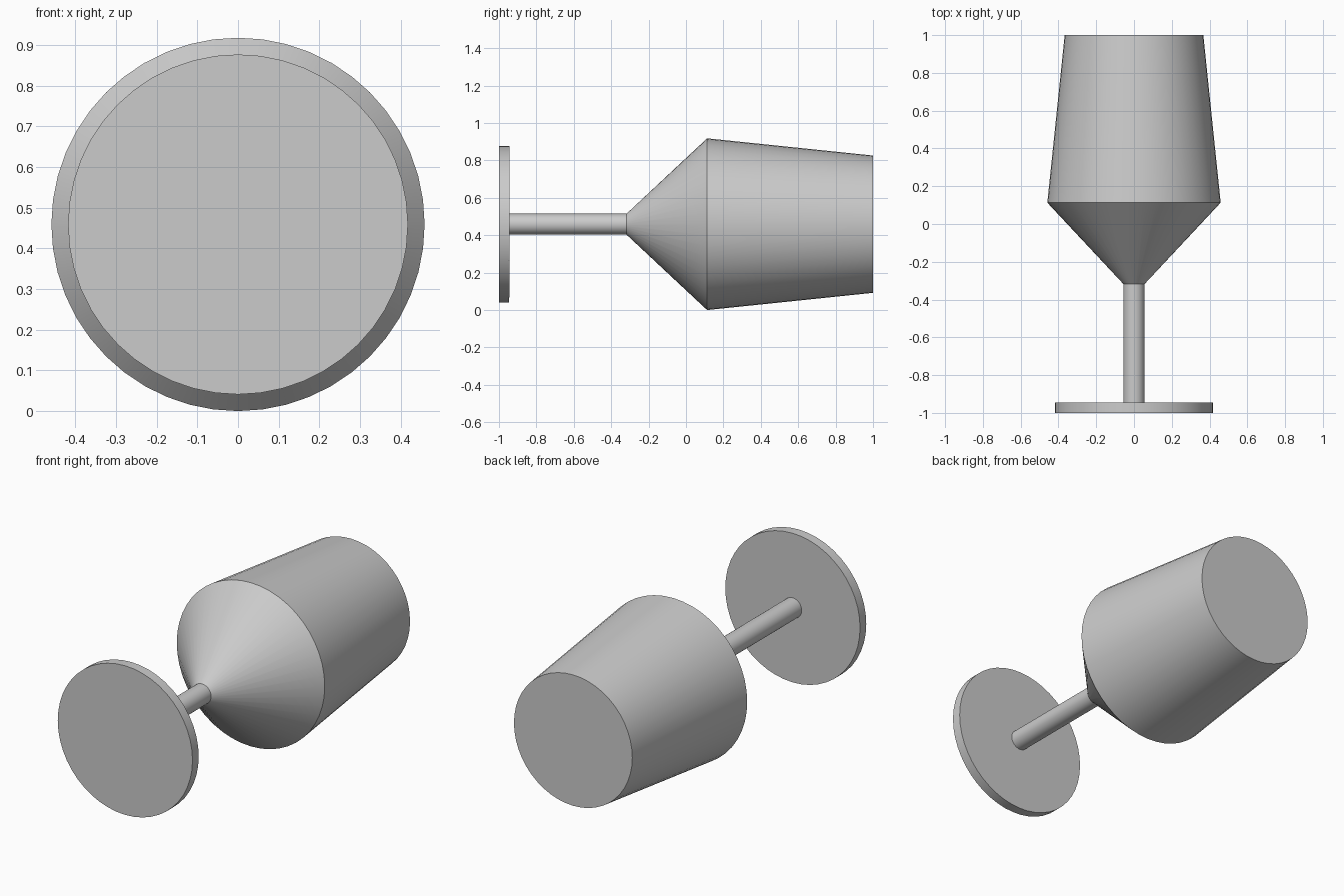
import bpy, bmesh
from math import radians
from mathutils import Matrix

cube = bpy.data.objects.get("Cube")
if cube:
    bpy.data.objects.remove(cube, do_unlink=True)

AXIS_Z = 0.459
SEGMENTS = 48

grey = bpy.data.materials.new("plain_grey")
grey.use_nodes = True
colour = (0.6, 0.6, 0.6, 1)
grey.diffuse_color = colour
grey.node_tree.nodes["Principled BSDF"].inputs["Base Color"].default_value = colour


def lathe(name, profile):
    """Solid of revolution about the horizontal axis from (y, radius) points."""
    bm = bmesh.new()
    rings = []
    for y, r in profile:
        place = Matrix.Translation((0, y, AXIS_Z)) @ Matrix.Rotation(radians(90), 4, "X")
        rings.append(bmesh.ops.create_circle(bm, segments=SEGMENTS, radius=r, matrix=place)["verts"])
    for a, b in zip(rings, rings[1:]):
        for i in range(SEGMENTS):
            j = (i + 1) % SEGMENTS
            bm.faces.new((a[i], a[j], b[j], b[i]))
    bm.faces.new(rings[0])
    bm.faces.new(rings[-1])
    bmesh.ops.recalc_face_normals(bm, faces=bm.faces)
    mesh = bpy.data.meshes.new(name)
    bm.to_mesh(mesh)
    bm.free()
    mesh.materials.append(grey)
    obj = bpy.data.objects.new(name, mesh)
    bpy.context.collection.objects.link(obj)
    bpy.ops.object.select_all(action="DESELECT")
    obj.select_set(True)
    bpy.context.view_layer.objects.active = obj
    bpy.ops.object.shade_smooth_by_angle(angle=radians(30))


# Disc foot, thin stem, and closed bowl with a flared cone and tapered wall
lathe("foot", [(-1, 0.418), (-0.945, 0.418)])
lathe("stem", [(-0.945, 0.056), (-0.318, 0.056)])
lathe("bowl", [(-0.318, 0.056), (0.113, 0.459), (1, 0.367)])
